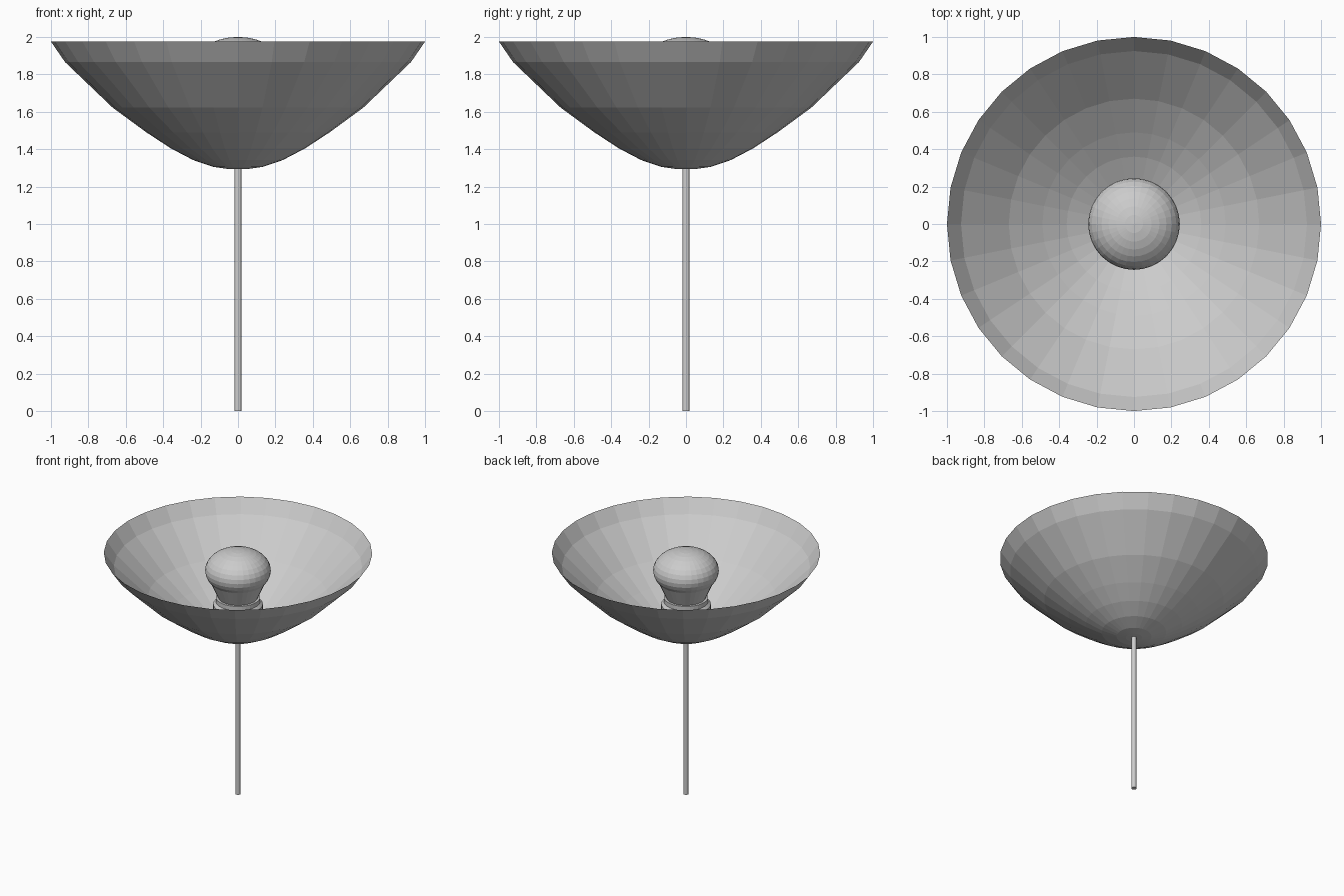
import bpy, bmesh, math

if "Cube" in bpy.data.objects:
    bpy.data.objects.remove(bpy.data.objects["Cube"])


def lathe(name, profile, sides):
    """Revolve (radius, z) points around the z axis; radius 0 closes to a pole."""
    bm = bmesh.new()
    rings = []
    for r, z in profile:
        if r == 0:
            rings.append([bm.verts.new((0, 0, z))])
        else:
            rings.append([bm.verts.new((r * math.cos(2 * math.pi * i / sides),
                                        r * math.sin(2 * math.pi * i / sides), z))
                          for i in range(sides)])
    for a, b in zip(rings, rings[1:]):
        for i in range(sides):
            j = (i + 1) % sides
            if len(a) == 1:
                bm.faces.new((a[0], b[j], b[i]))
            elif len(b) == 1:
                bm.faces.new((a[i], a[j], b[0]))
            else:
                bm.faces.new((a[i], a[j], b[j], b[i]))
    mesh = bpy.data.meshes.new(name)
    bm.to_mesh(mesh)
    bm.free()
    obj = bpy.data.objects.new(name, mesh)
    bpy.context.collection.objects.link(obj)
    return obj


# Pole standing on the ground
lathe("pole", [(0, 0), (0.02, 0), (0.02, 1.31), (0, 1.31)], 12)

# Open thin bowl shade
lathe("shade", [(0, 1.293), (0.06, 1.295), (0.13, 1.305), (0.24, 1.342),
                (0.36, 1.405), (0.49, 1.49), (0.67, 1.622),
                (0.925, 1.866), (1.0, 1.975)], 32)

# Stepped socket holding the bulb
lathe("socket", [(0, 1.30), (0.185, 1.325), (0.185, 1.56), (0.165, 1.58),
                 (0.165, 1.615), (0, 1.615)], 32)

# Bulb: tapered neck running into a flattened round top
bulb = [(0, 1.59), (0.135, 1.59)]
for k in range(-3, 9):
    a = math.radians(90 * k / 8)
    bulb.append((0.245 * math.cos(a) if k < 8 else 0, 1.835 + 0.165 * math.sin(a)))
lathe("bulb", bulb, 32)
